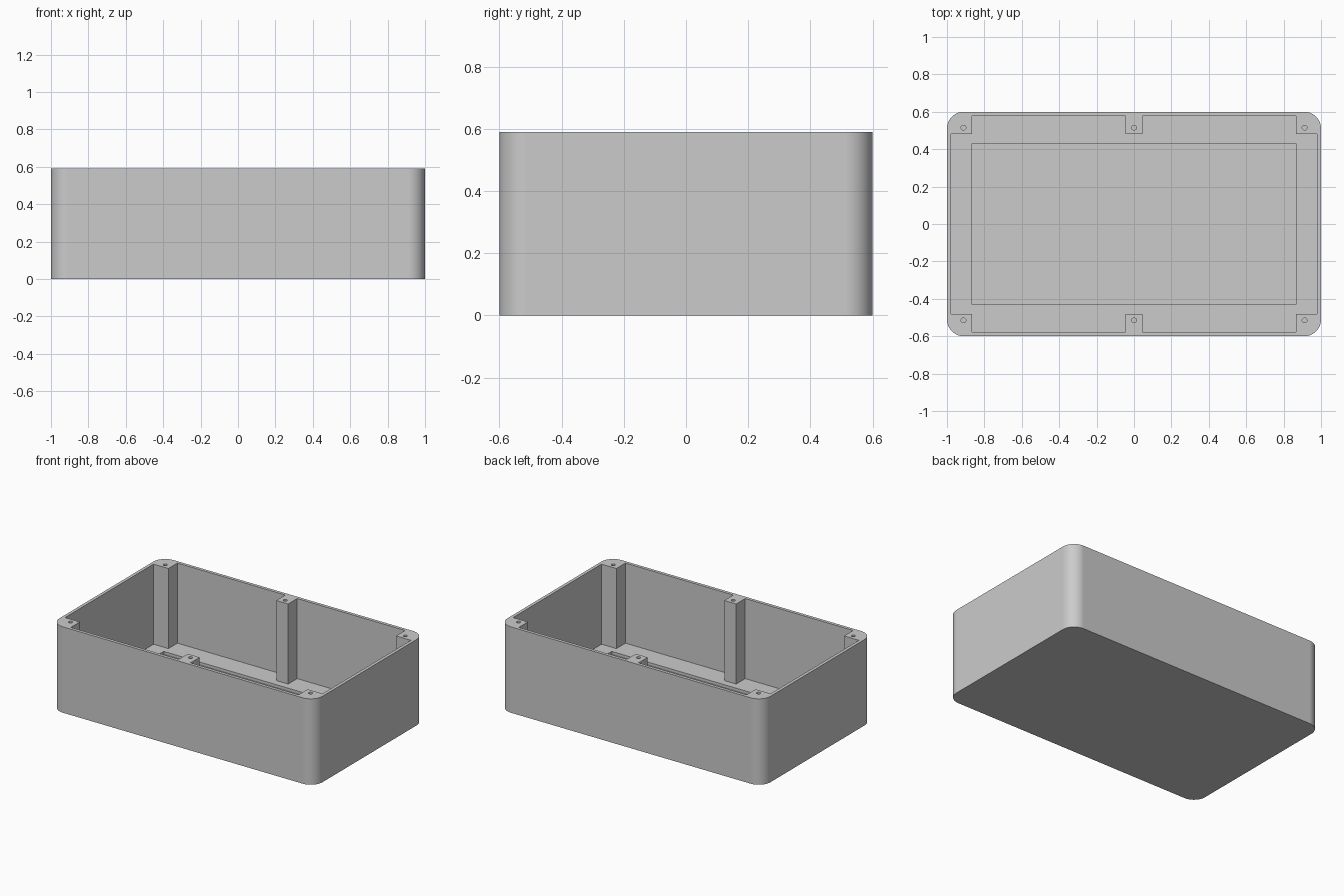
import bpy
import bmesh
from math import cos, sin, pi, radians

cube = bpy.data.objects.get("Cube")
if cube:
    bpy.data.objects.remove(cube, do_unlink=True)

HEIGHT, FLOOR, RECESS = 0.59, 0.04, 0.02
HALF_X, HALF_Y, RADIUS = 1.0, 0.6, 0.09
WALL = 0.022
POST_X, POST_Y, MID_POST = 0.865, 0.48, 0.045

grey = bpy.data.materials.new("light grey plastic")
grey.use_nodes = True
colour = (0.6, 0.6, 0.6, 1)
grey.diffuse_color = colour
grey.node_tree.nodes["Principled BSDF"].inputs["Base Color"].default_value = colour


def prism(name, outline, z0, z1):
    """Extrude a counter-clockwise outline from z0 up to z1."""
    bm = bmesh.new()
    base = bm.faces.new([bm.verts.new((x, y, z0)) for x, y in outline])
    top = bmesh.ops.extrude_face_region(bm, geom=[base], use_keep_orig=True)
    verts = [v for v in top["geom"] if isinstance(v, bmesh.types.BMVert)]
    bmesh.ops.translate(bm, verts=verts, vec=(0, 0, z1 - z0))
    bmesh.ops.recalc_face_normals(bm, faces=bm.faces)
    mesh = bpy.data.meshes.new(name)
    bm.to_mesh(mesh)
    bm.free()
    mesh.materials.append(grey)
    ob = bpy.data.objects.new(name, mesh)
    bpy.context.collection.objects.link(ob)
    return ob


def four_way(quarter):
    """Mirror a quarter outline (from the y axis to the x axis) into a loop."""
    right = quarter + [(x, -y) for x, y in reversed(quarter)]
    loop = right + [(-x, y) for x, y in reversed(right)]
    return loop[::-1]


def circle(cx, cy, r, n=20):
    return [(cx + r * cos(2 * pi * i / n), cy + r * sin(2 * pi * i / n)) for i in range(n)]


# Solid outer block with rounded vertical corners
STEPS = 14
corner = [(HALF_X - RADIUS + RADIUS * sin(pi / 2 * i / STEPS),
           HALF_Y - RADIUS + RADIUS * cos(pi / 2 * i / STEPS)) for i in range(STEPS + 1)]
box = prism("enclosure_box", four_way(corner), 0, HEIGHT)

# Cavity, notched so that four corner posts and two middle posts remain
in_x, in_y = HALF_X - WALL, HALF_Y - WALL
notched = [(MID_POST, POST_Y), (MID_POST, in_y), (POST_X, in_y),
           (POST_X, POST_Y), (in_x, POST_Y)]
cutters = [prism("cavity_cutter", four_way(notched), FLOOR, HEIGHT + 0.1)]

# Shallow recess in the floor
cutters.append(prism("recess_cutter", four_way([(POST_X, 0.43)]), RECESS, FLOOR + 0.1))

# Screw holes in the post tops
for x in (-0.912, 0, 0.912):
    for y in (-0.515, 0.515):
        cutters.append(prism("hole_cutter", circle(x, y, 0.013), HEIGHT - 0.15, HEIGHT + 0.1))

bpy.ops.object.select_all(action="DESELECT")
box.select_set(True)
bpy.context.view_layer.objects.active = box
for cutter in cutters:
    cutter.hide_render = True
    mod = box.modifiers.new("cut", "BOOLEAN")
    mod.operation = "DIFFERENCE"
    mod.solver = "EXACT"
    mod.object = cutter
    bpy.ops.object.modifier_apply(modifier=mod.name)
    bpy.data.objects.remove(cutter, do_unlink=True)

# Smooth rounded corners, crisp edges
bpy.ops.object.shade_smooth_by_angle(angle=radians(30))
weighted = box.modifiers.new("even_shading", "WEIGHTED_NORMAL")
weighted.keep_sharp = True
